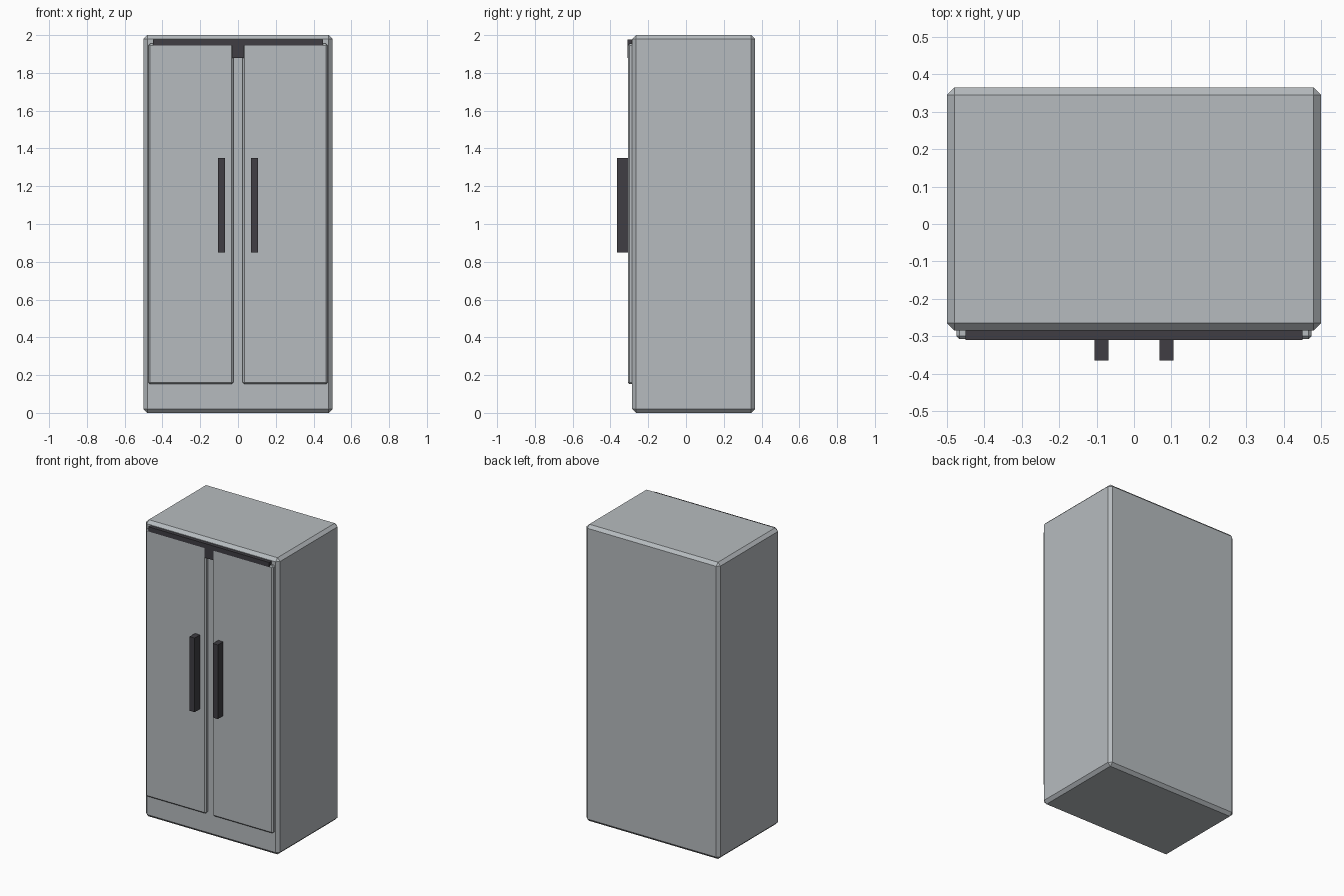
import bpy
import bmesh

cube = bpy.data.objects.get("Cube")
if cube:
    bpy.data.objects.remove(cube, do_unlink=True)


def material(name, colour):
    mat = bpy.data.materials.new(name)
    mat.use_nodes = True
    mat.diffuse_color = colour
    mat.node_tree.nodes["Principled BSDF"].inputs["Base Color"].default_value = colour
    return mat


steel = material("brushed steel grey", (0.47, 0.50, 0.52, 1))
black = material("charcoal trim", (0.05, 0.048, 0.056, 1))


def box(name, low, high, mat, chamfer=0):
    """Flat-shaded box between two corners, with optional chamfered edges."""
    mesh = bpy.data.meshes.new(name)
    bm = bmesh.new()
    bmesh.ops.create_cube(bm, size=1)
    for v in bm.verts:
        v.co = [a + (c + 0.5) * (b - a) for c, a, b in zip(v.co, low, high)]
    if chamfer:
        bmesh.ops.bevel(bm, geom=bm.edges[:], offset=chamfer,
                        segments=1, affect='EDGES')
    bm.to_mesh(mesh)
    bm.free()
    mesh.materials.append(mat)
    obj = bpy.data.objects.new(name, mesh)
    bpy.context.collection.objects.link(obj)
    return obj


# Cabinet
box("cabinet", (-0.5, -0.285, 0), (0.5, 0.365, 2), steel, 0.02)

# Paired doors and handles
for side, s in (("left", 1), ("right", -1)):
    def pair(name, x0, x1, y0, y1, z0, z1, mat, chamfer=0):
        xs = sorted((s * x0, s * x1))
        box(f"{side}_{name}", (xs[0], y0, z0), (xs[1], y1, z1), mat, chamfer)

    pair("door", 0.025, 0.475, -0.308, -0.26, 0.152, 1.955, steel, 0.009)
    pair("handle", 0.068, 0.105, -0.365, -0.303, 0.85, 1.35, black)

# Top trim strip and the centre hinge cover below it
box("top_trim", (-0.45, -0.31, 1.945), (0.45, -0.27, 1.977), black)
box("centre_hinge_cover", (-0.032, -0.309, 1.88), (0.032, -0.27, 1.946), black)
